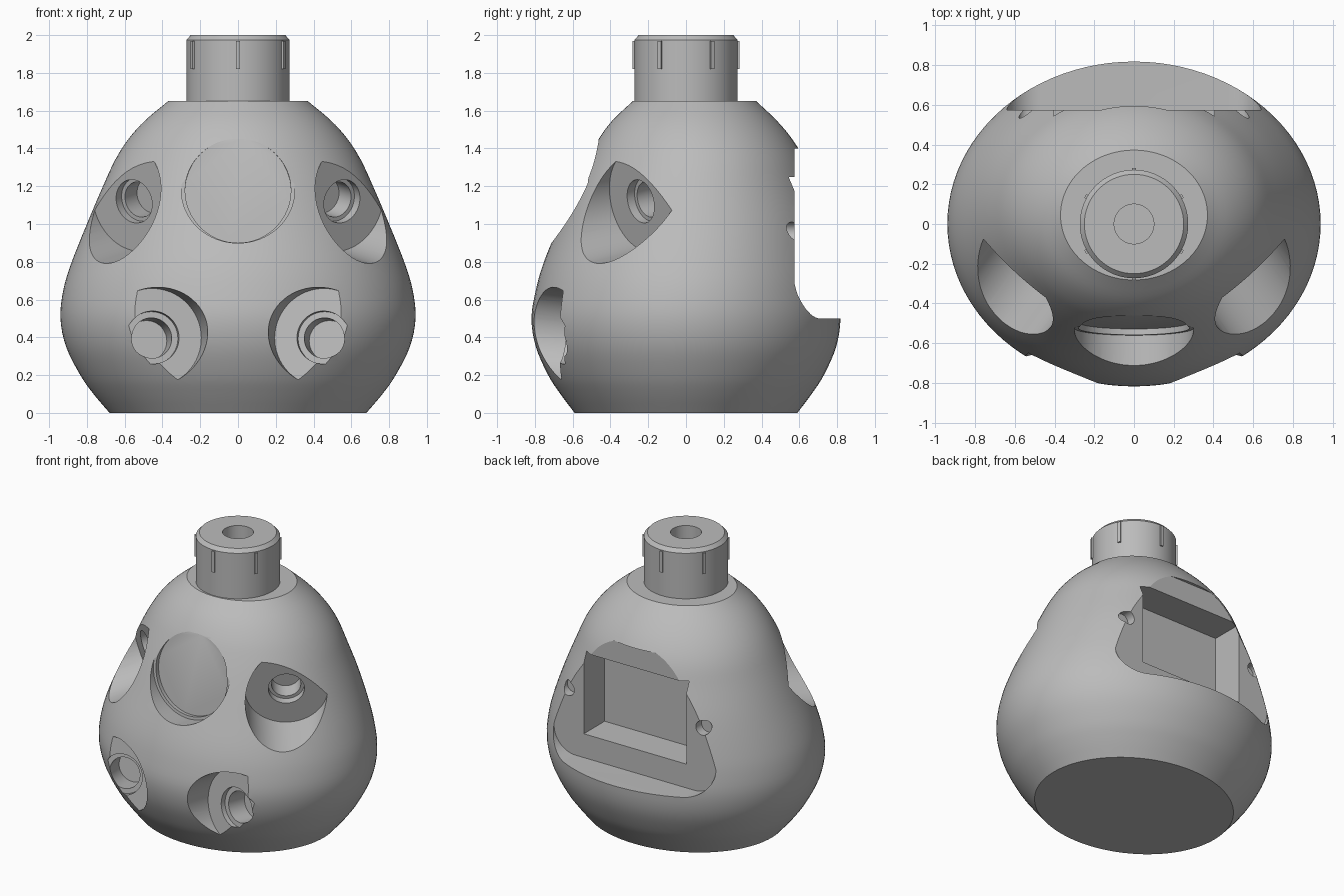
import bpy, bmesh, math
from mathutils import Vector

cube = bpy.data.objects.get("Cube")
if cube:
    bpy.data.objects.remove(cube, do_unlink=True)

grey = bpy.data.materials.new("plain_grey")
grey.use_nodes = True
grey.diffuse_color = (0.5, 0.5, 0.5, 1)
grey.node_tree.nodes["Principled BSDF"].inputs["Base Color"].default_value = (0.5, 0.5, 0.5, 1)


def make(name, bm):
    bmesh.ops.recalc_face_normals(bm, faces=bm.faces)
    mesh = bpy.data.meshes.new(name)
    bm.to_mesh(mesh)
    bm.free()
    mesh.materials.append(grey)
    obj = bpy.data.objects.new(name, mesh)
    bpy.context.collection.objects.link(obj)
    return obj


def loft(name, rings):
    """Skin a list of closed point rings and cap both ends."""
    bm = bmesh.new()
    loops = [[bm.verts.new(p) for p in ring] for ring in rings]
    for a, b in zip(loops, loops[1:]):
        for i in range(len(a)):
            j = (i + 1) % len(a)
            bm.faces.new((a[i], a[j], b[j], b[i]))
    bm.faces.new(loops[0][::-1])
    bm.faces.new(loops[-1])
    return make(name, bm)


def ellipse(z, rx, ry, cy, n=96):
    turn = [2 * math.pi * i / n for i in range(n)]
    return [(rx * math.cos(a), cy + ry * math.sin(a), z) for a in turn]


def rod(name, start, axis, radius, length):
    """Cylinder that begins at start and runs along axis."""
    obj = loft(name, [ellipse(0, radius, radius, 0, 64), ellipse(length, radius, radius, 0, 64)])
    obj.rotation_mode = "QUATERNION"
    obj.rotation_quaternion = Vector(axis).to_track_quat("Z", "Y")
    obj.location = start
    return obj


def box(name, x, y, z):
    return loft(name, [[(x[0], y[0], h), (x[1], y[0], h), (x[1], y[1], h), (x[0], y[1], h)] for h in z])


def activate(obj):
    bpy.ops.object.select_all(action="DESELECT")
    obj.select_set(True)
    bpy.context.view_layer.objects.active = obj


def cut(target, cutter):
    cutter.hide_render = True
    mod = target.modifiers.new("cut", "BOOLEAN")
    mod.operation = "DIFFERENCE"
    mod.solver = "EXACT"
    mod.object = cutter
    activate(target)
    bpy.ops.object.modifier_apply(modifier=mod.name)
    bpy.data.objects.remove(cutter, do_unlink=True)


def smooth(obj):
    activate(obj)
    bpy.ops.object.shade_smooth_by_angle(angle=math.radians(25))


# Body: height, half width, half depth, depth offset
rows = [Vector(r) for r in (
    (0, .68, .59, 0), (.1, .765, .665, 0), (.2, .835, .73, 0), (.35, .91, .795, 0),
    (.5, .94, .818, 0), (.65, .925, .8, .005), (.8, .88, .767, .015), (1, .8, .705, .035),
    (1.2, .715, .63, .045), (1.34, .65, .573, .053), (1.45, .58, .512, .05),
    (1.55, .49, .433, .045), (1.65, .37, .327, .045))]
rings = []
for i in range(len(rows) - 1):
    a, b = rows[i], rows[i + 1]
    before = rows[i - 1] if i else a * 2 - b
    after = rows[i + 2] if i + 2 < len(rows) else b * 2 - a
    for t in (0, .25, .5, .75):
        p = (a * 2 + (b - before) * t + (before * 2 - a * 5 + b * 4 - after) * t**2
             + (a * 3 - before - b * 3 + after) * t**3) / 2
        rings.append(ellipse(*p))
rings.append(ellipse(*rows[-1]))
body = loft("body", rings)

# Large round recess in the front, with a shallow step
front = Vector((0, -.993, .12))
middle = Vector((0, -.495, 1.175))
cut(body, rod("front_recess", middle, front, .28, 1))
cut(body, rod("front_step", middle + front * .03, front, .3, 1))

# Four angled ports: flat seat, wide counterbore, narrow bore
ports = (
    ((.55, -.24, 1.12), (.58, -.79, -.2), .27, ((.117, .05), (.095, .16))),
    ((.45, -.66, .4), (-.18, -.98, .1), .26, ((.14, .035), (.107, .18))),
)
for centre, aim, seat, bores in ports:
    for side in (-1, 1):
        at = Vector((centre[0] * side, *centre[1:]))
        out = Vector((aim[0] * side, *aim[1:])).normalized()
        cut(body, rod("port_seat", at, out, seat, 1))
        for radius, depth in bores:
            cut(body, rod("port_bore", at - out * depth, out, radius, 1))

# Flat rear panel with rounded lower corners
half, low, high, curve = .64, .5, 1.4, .17
outline = [(-half, high), (half, high)]
for side in (1, -1):
    arc = []
    for k in range(13):
        a = math.pi / 2 * k / 12
        arc.append((side * (half - curve + curve * math.cos(a)), low + curve - curve * math.sin(a)))
    outline += arc if side == 1 else arc[::-1]
cut(body, loft("rear_panel", [[(x, y, z) for x, z in outline] for y in (.575, 1.2)]))

# Rear compartment and its two screw holes
cut(body, box("rear_pocket", (-.405, .405), (.34, 1.2), (.67, 1.25)))
for side in (-1, 1):
    cut(body, rod("screw_hole", (side * .53, .51, .96), (0, 1, 0), .05, .6))
smooth(body)

# Collar with bevelled rim and central bore
collar = loft("collar", [ellipse(z, r, r, 0) for z, r in ((1.6, .273), (1.975, .273), (2, .25))])
cut(collar, rod("collar_bore", (0, 0, 1.7), (0, 0, 1), .1, .5))
smooth(collar)

# Grip ribs around the collar
for i in range(6):
    rib = box("collar_rib", (-.011, .011), (-.283, -.26), (1.82, 1.97))
    rib.rotation_euler.z = i * math.pi / 3
